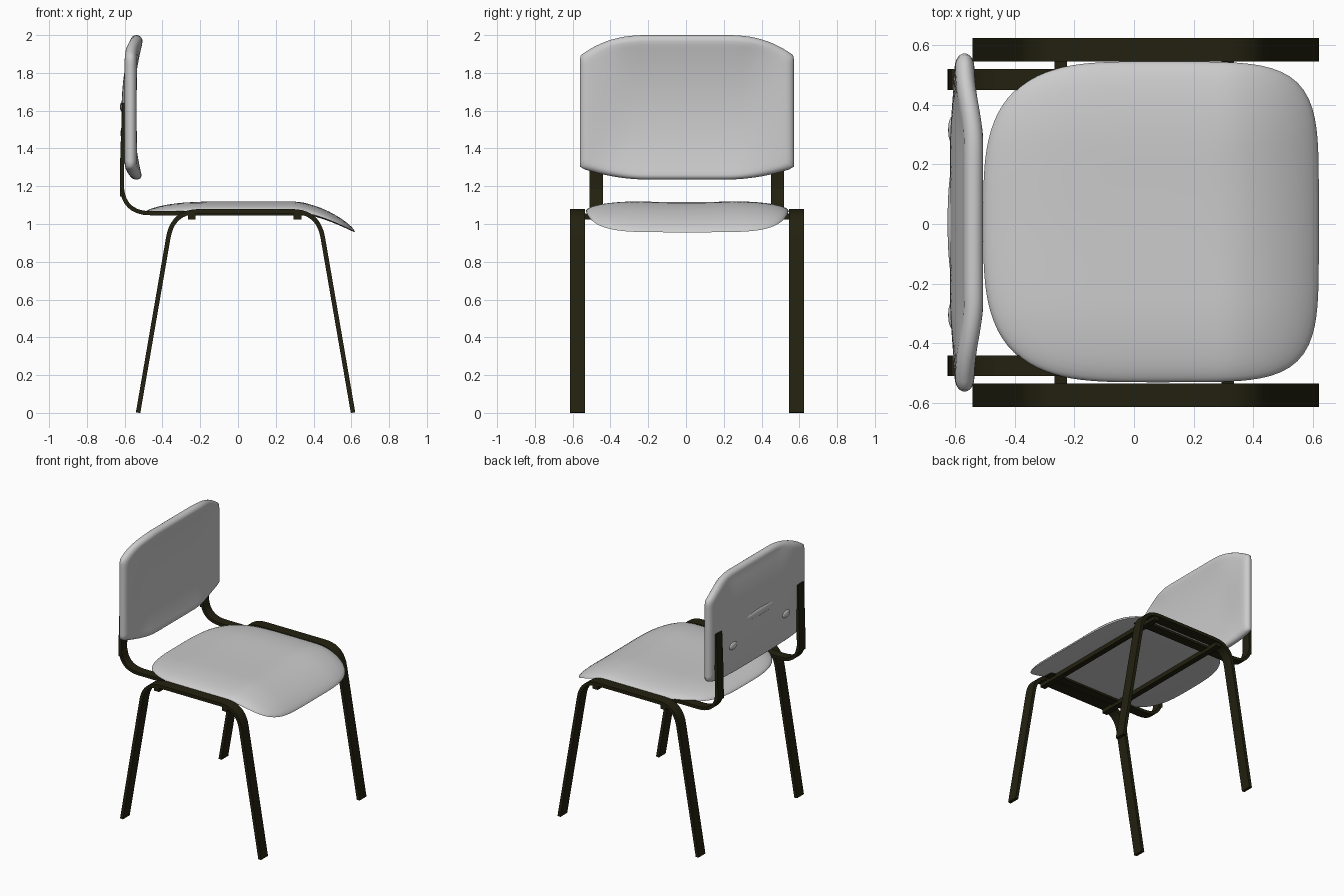
import bpy, bmesh, math
from mathutils import Vector

if "Cube" in bpy.data.objects:
    bpy.data.objects.remove(bpy.data.objects["Cube"])


def material(name, rgb):
    m = bpy.data.materials.new(name)
    m.diffuse_color = (*rgb, 1)
    m.use_nodes = True
    m.node_tree.nodes["Principled BSDF"].inputs["Base Color"].default_value = m.diffuse_color
    return m


GREY = material("light grey plastic", (0.6, 0.6, 0.6))
DARK = material("dark olive metal", (0.016, 0.015, 0.005))
YC = 0.005  # the model's mirror plane in y


def finish(bm, name, mat, angle=35):
    bmesh.ops.recalc_face_normals(bm, faces=bm.faces)
    me = bpy.data.meshes.new(name)
    bm.to_mesh(me)
    bm.free()
    me.materials.append(mat)
    ob = bpy.data.objects.new(name, me)
    bpy.context.collection.objects.link(ob)
    bpy.ops.object.select_all(action='DESELECT')
    ob.select_set(True)
    bpy.context.view_layer.objects.active = ob
    bpy.ops.object.shade_smooth_by_angle(angle=math.radians(angle))
    return ob


def shell(name, outline, side, rings, n=128):
    """Closed pad: outline(angle) -> 2D point, side(p, r, sign) -> 3D point."""
    bm = bmesh.new()
    edge = [outline(2 * math.pi * (i + 0.5) / n) for i in range(n)]
    rim = [bm.verts.new(side(p, 1, 1)) for p in edge]
    for sign in (1, -1):
        prev = rim
        for r in reversed(rings):
            cur = [bm.verts.new(side((p[0] * r, p[1] * r), r, sign)) for p in edge]
            for i in range(n):
                j = (i + 1) % n
                bm.faces.new((prev[i], prev[j], cur[j], cur[i]))
            prev = cur
        c = bm.verts.new(side((0, 0), 0, sign))
        for i in range(n):
            bm.faces.new((prev[i], prev[(i + 1) % n], c))
    return finish(bm, name, GREY, 60)


# seat: rounded outline, front rolled down
def seat_outline(t):
    c, s = math.cos(t), math.sin(t)
    n = 5 if c > 0 else 3.4
    k = (abs(c / 0.5625) ** n + abs(s / 0.5375) ** n) ** (-1 / n)
    return k * c, k * s


def seat_side(p, r, sign):
    x, y = p[0] + 0.057, p[1] + YC + 0.002
    z = 1.066 - 0.11 * (max(0, x - 0.3) / 0.32) ** 1.6
    z -= 0.016 * (max(0, -0.2 - x) / 0.3) ** 2
    bulge = math.sqrt(max(0, 1 - r ** 4))
    if sign > 0:
        z += 0.056 * bulge - 0.006 * max(0, 1 - (y / 0.3) ** 2) * bulge
    else:
        z -= 0.008 * bulge
    return x, y, z


shell("seat", seat_outline, seat_side,
      [0.1, 0.2, 0.3, 0.4, 0.5, 0.6, 0.7, 0.78, 0.85, 0.9, 0.94, 0.97, 0.985, 0.995])


# backrest: arched top and bottom edges, dished middle
def back_outline(t):
    c, s = math.cos(t) * 0.567, math.sin(t) * 0.38
    lo, hi = 0, 2
    for _ in range(30):
        k = (lo + hi) / 2
        y, z = k * c, 1.6 + k * s
        q = max(0, abs(y) - 0.2) / 0.367
        if abs(y) < 0.567 and 1.235 + 0.062 * q ** 2 < z < 2.0 - 0.11 * q ** 2.5:
            lo = k
        else:
            hi = k
    return lo * c, lo * s


def back_side(p, r, sign):
    y, z = p
    g = min(1, max(0, (0.56 - abs(y)) / 0.3))
    g = g * g * (3 - 2 * g)
    e = min(1, (z / 0.36) ** 2)
    mid = -0.568 + g * (0.03 * e - 0.016 * (1 - e))
    h = 0.0325 * math.sqrt(max(0, 1 - max(0, (r - 0.92) / 0.08) ** 2))
    return mid + sign * h, y + YC, z + 1.6


shell("backrest", back_outline, back_side,
      [0.1, 0.2, 0.3, 0.4, 0.5, 0.6, 0.7, 0.8, 0.87, 0.92, 0.945, 0.965, 0.98, 0.99, 0.997])


# raised grip and two fixing bumps on the rear of the backrest
def bump(name, y, z, size):
    bm = bmesh.new()
    bmesh.ops.create_uvsphere(bm, u_segments=24, v_segments=12, radius=1)
    for v in bm.verts:
        v.co = Vector((v.co.x * size[0] - 0.609, v.co.y * size[1] + y + YC, v.co.z * size[2] + z))
    finish(bm, name, GREY, 60)


bump("rear_grip", 0, 1.62, (0.016, 0.18, 0.03))
for s in (-1, 1):
    bump("rear_fixing_bump", 0.31 * s, 1.48, (0.014, 0.045, 0.028))


# bent flat bars
def fillet(pts, d, steps=10):
    out = [Vector(pts[0])]
    for a, b, c in zip(pts, pts[1:], pts[2:]):
        a, b, c = Vector(a), Vector(b), Vector(c)
        p, q = b + (a - b).normalized() * d, b + (c - b).normalized() * d
        for i in range(steps + 1):
            t = i / steps
            out.append(p * (1 - t) ** 2 + b * (2 * t * (1 - t)) + q * t * t)
    out.append(Vector(pts[-1]))
    return out


def flat_bar(name, pts, d, y, width, thick):
    path = fillet(pts, d)
    bm = bmesh.new()
    rows = []
    for i, p in enumerate(path):
        t = (path[min(i + 1, len(path) - 1)] - path[max(i - 1, 0)]).normalized()
        n = Vector((-t.y, t.x)) * thick / 2
        rows.append([bm.verts.new((p.x + n.x * a, y + b * width / 2, max(0, p.y + n.y * a)))
                     for a, b in ((1, 1), (1, -1), (-1, -1), (-1, 1))])
    for r, q in zip(rows, rows[1:]):
        for i in range(4):
            j = (i + 1) % 4
            bm.faces.new((r[i], r[j], q[j], q[i]))
    bm.faces.new(rows[0])
    bm.faces.new(rows[-1])
    finish(bm, name, DARK)


for s in (-1, 1):
    flat_bar("leg_frame", [(-0.529, 0), (-0.345, 1.067), (0.425, 1.067), (0.609, 0)],
             0.14, YC + 0.579 * s, 0.08, 0.024)
    flat_bar("back_support", [(-0.602, 1.64), (-0.615, 1.3), (-0.615, 1.057), (0.38, 1.057)],
             0.155, YC + 0.48 * s, 0.07, 0.022)


# cross bars under the seat
for x in (-0.245, 0.315):
    bm = bmesh.new()
    bmesh.ops.create_cube(bm, size=1)
    for v in bm.verts:
        v.co = Vector((v.co.x * 0.042 + x, v.co.y * 1.225 + YC, v.co.z * 0.032 + 1.039))
    finish(bm, "cross_bar", DARK)
